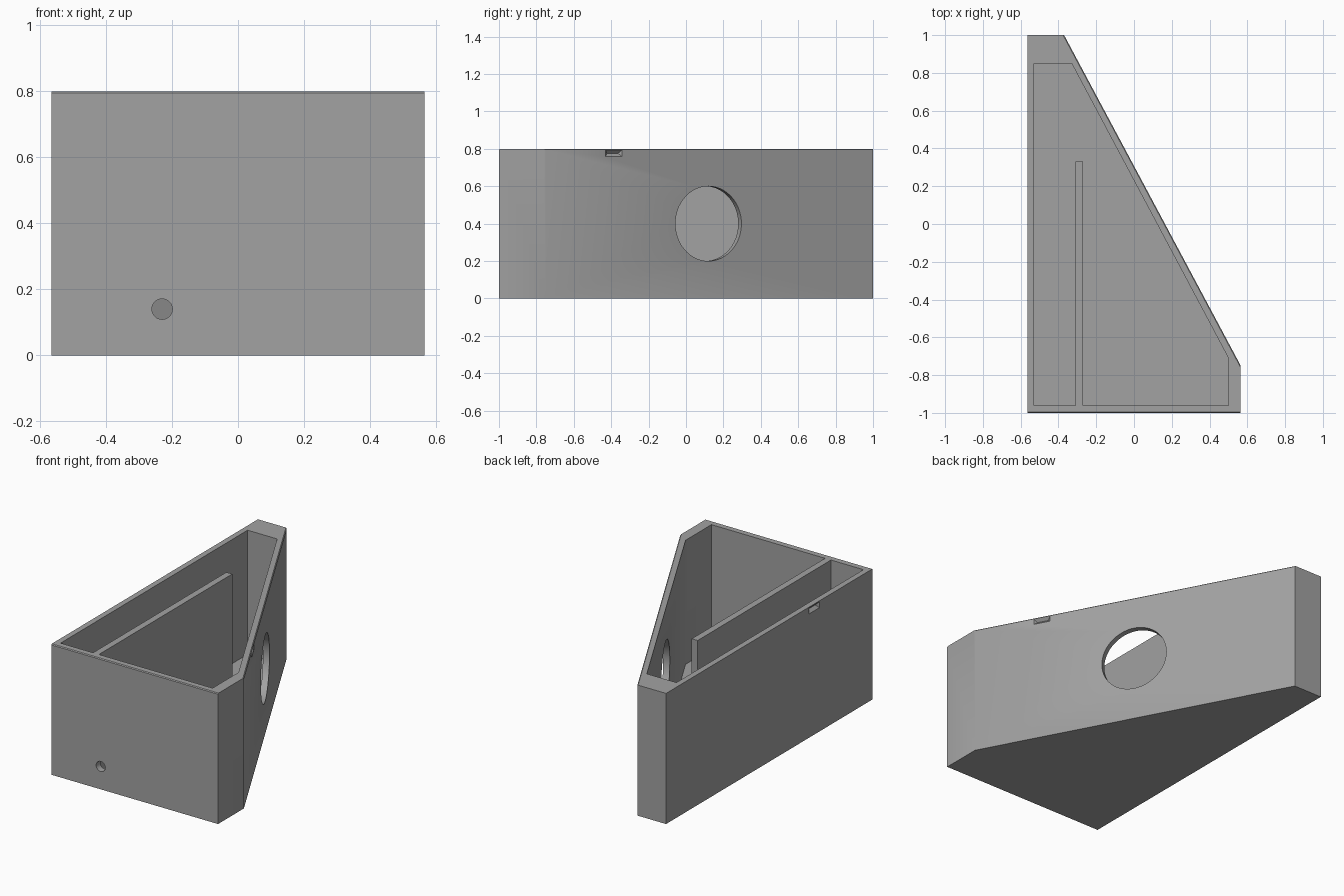
import bpy, bmesh, math
from mathutils import Vector, Matrix

if "Cube" in bpy.data.objects:
    bpy.data.objects.remove(bpy.data.objects["Cube"])

H = 0.80       # overall height
FLOOR = 0.04   # floor thickness

grey = bpy.data.materials.new("grey plastic")
grey.diffuse_color = (0.36, 0.36, 0.36, 1)
grey.use_nodes = True
grey.node_tree.nodes["Principled BSDF"].inputs["Base Color"].default_value = grey.diffuse_color


def add_object(name, bm):
    bmesh.ops.recalc_face_normals(bm, faces=bm.faces)
    me = bpy.data.meshes.new(name)
    bm.to_mesh(me)
    bm.free()
    me.materials.append(grey)
    ob = bpy.data.objects.new(name, me)
    bpy.context.collection.objects.link(ob)
    return ob


def prism(points, z0, z1):
    bm = bmesh.new()
    face = bm.faces.new([bm.verts.new((x, y, z0)) for x, y in points])
    top = bmesh.ops.extrude_face_region(bm, geom=[face])["geom"]
    for v in top:
        if isinstance(v, bmesh.types.BMVert):
            v.co.z = z1
    bmesh.ops.recalc_face_normals(bm, faces=bm.faces)
    return bm


def wall_frame(pos, normal):
    """Matrix with local x along the wall, y outward, z up."""
    n = Vector(normal).normalized()
    t = n.cross(Vector((0, 0, 1)))
    m = Matrix((t, n, (0, 0, 1))).transposed().to_4x4()
    return Matrix.Translation(pos) @ m


def cut(body, cutter):
    mod = body.modifiers.new(cutter.name, "BOOLEAN")
    mod.operation = "DIFFERENCE"
    mod.solver = "EXACT"
    mod.object = cutter
    bpy.context.view_layer.objects.active = body
    bpy.ops.object.modifier_apply(modifier=mod.name)
    bpy.data.objects.remove(cutter, do_unlink=True)


def hole_cutter(name, pos, normal, radius, depth, sides):
    bm = bmesh.new()
    bmesh.ops.create_cone(bm, cap_ends=True, segments=sides, radius1=radius,
                          radius2=radius, depth=depth)
    bm.transform(wall_frame(pos, normal) @ Matrix.Rotation(math.pi / 2, 4, "X"))
    return add_object(name, bm)


def notch_cutter(name, pos, normal):
    """Hipped V recess for a lid clip."""
    bm = bmesh.new()
    for s in (-1, 1):
        for z in (-0.018, 0.018):
            for y in (0, 0.02):
                bm.verts.new((s * 0.05, y, z))
        bm.verts.new((s * 0.034, -0.018, 0))
    bmesh.ops.convex_hull(bm, input=bm.verts)
    bm.transform(wall_frame(pos, normal))
    return add_object(name, bm)


# outer shell with a fine chamfer on the front and slanted top edges
outer = [(-0.565, -1), (0.565, -1), (0.565, -0.75), (-0.37, 1), (-0.565, 1)]
bm = prism(outer, 0, H)
edges = []
for e in bm.edges:
    a, b = e.verts
    if min(a.co.z, b.co.z) > H - 0.01:
        d = b.co - a.co
        front = max(a.co.y, b.co.y) < -0.99
        slant = abs(d.x) > 0.1 and abs(d.y) > 0.1
        if front or slant:
            edges.append(e)
bmesh.ops.bevel(bm, geom=edges, offset=0.005, segments=1, affect="EDGES")
box = add_object("enclosure", bm)

# cavity, leaving the divider wall standing on the floor
cavity = [(-0.53, -0.96), (-0.31, -0.96), (-0.31, 0.33), (-0.27, 0.33),
          (-0.27, -0.96), (0.50, -0.96), (0.50, -0.71), (-0.33, 0.85),
          (-0.53, 0.85)]
cut(box, add_object("cavity_cutter", prism(cavity, FLOOR, H + 0.1)))

# large round opening in the slanted wall and cable hole in the front
SLANT = (1.75, 0.935, 0)


def slant_point(y, z):
    return Vector((0.565 - 0.935 * (y + 0.75) / 1.75, y, z))


cut(box, hole_cutter("round_opening", slant_point(0.12, 0.4), SLANT, 0.2, 0.2, 64))
cut(box, hole_cutter("cable_hole", (-0.23, -1, 0.14), (0, -1, 0), 0.031, 0.16, 32))

# clip notches under the rim
cut(box, notch_cutter("front_notch", (0, -1, 0.776), (0, -1, 0)))
cut(box, notch_cutter("left_notch", (-0.565, -0.435, 0.776), (-1, 0, 0)))
cut(box, notch_cutter("slant_notch", slant_point(-0.385, 0.776), SLANT))

# smooth the round openings, keep edges sharp
bpy.ops.object.select_all(action="DESELECT")
box.select_set(True)
bpy.context.view_layer.objects.active = box
bpy.ops.object.shade_smooth_by_angle(angle=math.radians(30))
